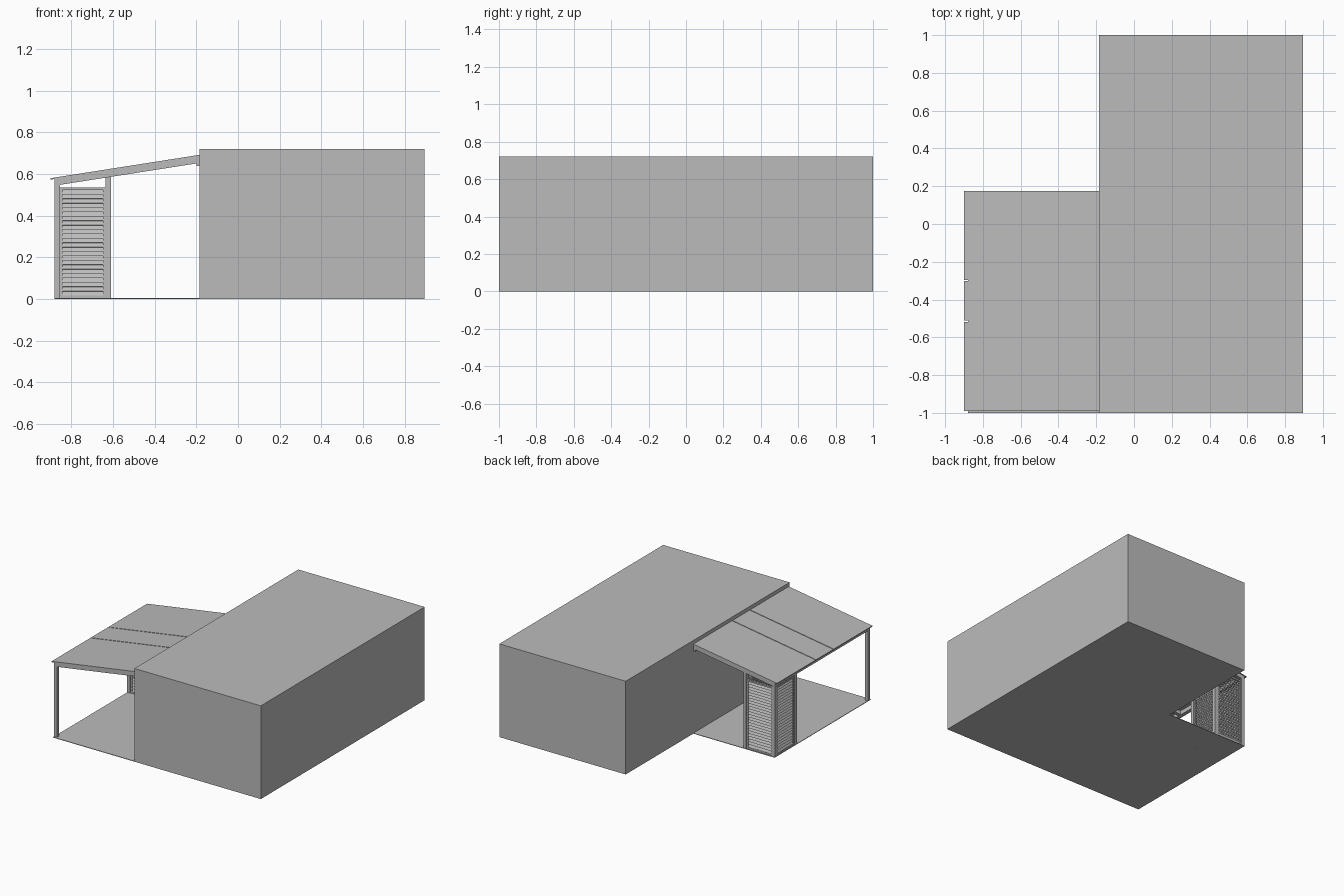
import bpy
import bmesh
import math
from mathutils import Matrix, Vector

cube = bpy.data.objects.get("Cube")
if cube:
    bpy.data.objects.remove(cube, do_unlink=True)

grey = bpy.data.materials.new("plain grey")
grey.use_nodes = True
colour = (0.5, 0.5, 0.5, 1)
grey.diffuse_color = colour
grey.node_tree.nodes["Principled BSDF"].inputs["Base Color"].default_value = colour


def finish(name, bm):
    bmesh.ops.recalc_face_normals(bm, faces=bm.faces)
    mesh = bpy.data.meshes.new(name)
    bm.to_mesh(mesh)
    bm.free()
    mesh.materials.append(grey)
    obj = bpy.data.objects.new(name, mesh)
    bpy.context.collection.objects.link(obj)
    return obj


def add_box(bm, lo, hi, matrix=Matrix()):
    lo, hi = Vector(lo), Vector(hi)
    size = Matrix.Diagonal((*(hi - lo), 1))
    bmesh.ops.create_cube(bm, size=1, matrix=matrix @ Matrix.Translation((lo + hi) / 2) @ size)


def box(name, lo, hi):
    bm = bmesh.new()
    add_box(bm, lo, hi)
    return finish(name, bm)


def extrude_y(name, profile, y0, y1):
    """Prism from an (x, z) outline."""
    bm = bmesh.new()
    face = bm.faces.new([bm.verts.new((x, y0, z)) for x, z in profile])
    new = bmesh.ops.extrude_face_region(bm, geom=[face])["geom"]
    verts = [v for v in new if isinstance(v, bmesh.types.BMVert)]
    bmesh.ops.translate(bm, verts=verts, vec=(0, y1 - y0, 0))
    return finish(name, bm)


WALL, EAVE, OUTER = -0.185, -0.9, -0.88
FRONT, BACK = -0.99, 0.175
POST = 0.025
SHEET = 0.007


def roof_z(x):
    return 0.58 + (x - EAVE) * 0.112 / (WALL - EAVE)


def sloped(name, x0, x1, drop, depth, y0, y1):
    """Bar that follows the roof pitch, set below the roof surface."""
    a, b = roof_z(x0) - drop, roof_z(x1) - drop
    extrude_y(name, [(x0, a), (x1, b), (x1, b - depth), (x0, a - depth)], y0, y1)


# Main building and open ground slab
box("main_building", (WALL, -1, 0), (0.895, 1, 0.72))
box("floor_slab", (OUTER, -1, 0), (WALL, BACK, 0.004))

# Lean-to roof in three sheets with narrow gaps
seams = [-0.515, -0.30]
gap = 0.003
edges = [FRONT - gap] + seams + [BACK + gap]
for i in range(3):
    sloped(f"roof_sheet_{i + 1}", EAVE, WALL, 0, SHEET, edges[i] + gap, edges[i + 1] - gap)

# Rafters, eave beam and wall ledger
for i, y in enumerate([FRONT + POST / 2 + 0.003] + seams + [BACK - POST / 2 - 0.003]):
    sloped(f"rafter_{i + 1}", OUTER, WALL, SHEET, 0.032, y - POST / 2, y + POST / 2)
sloped("eave_beam", OUTER, OUTER + POST, SHEET, 0.032, FRONT + 0.003, BACK - 0.003)
sloped("wall_ledger", WALL - 0.015, WALL, SHEET, 0.045, FRONT + 0.003, BACK - 0.003)

# Posts: the front corner and the four corners of the store
STORE_X, STORE_Y, STORE_TOP = -0.61, -0.095, 0.535
back_y = BACK - 0.003
corners = [(OUTER, FRONT + 0.003), (OUTER, STORE_Y), (OUTER, back_y - POST),
           (STORE_X - POST, STORE_Y), (STORE_X - POST, back_y - POST)]
for i, (x, y) in enumerate(corners):
    box(f"post_{i + 1}", (x, y, 0), (x + POST, y + POST, roof_z(x) - SHEET - 0.005))


def louvre_panel(name, centre, width, angle):
    """Framed slatted panel; local +y is the outside."""
    place = Matrix.Translation(centre) @ Matrix.Rotation(angle, 4, "Z")
    half, rail = width / 2, 0.012
    frame = bmesh.new()
    for side in (-1, 1):
        x = side * (half - rail / 2)
        add_box(frame, (x - rail / 2, -0.008, 0.004), (x + rail / 2, 0.008, STORE_TOP), place)
    for z in (0.004, STORE_TOP - rail):
        add_box(frame, (rail - half, -0.008, z), (half - rail, 0.008, z + rail), place)
    finish(name + "_frame", frame)
    slats = bmesh.new()
    count = 24
    pitch = (STORE_TOP - 2 * rail - 0.004) / count
    for i in range(count):
        z = 0.004 + rail + (i + 0.5) * pitch
        tilt = Matrix.Translation((0, 0, z)) @ Matrix.Rotation(math.radians(-62), 4, "X")
        add_box(slats, (rail - half, -0.0115, -0.001), (half - rail, 0.0115, 0.001), place @ tilt)
    finish(name + "_slats", slats)


# Slatted store walls between the posts
mid_x, mid_y = (OUTER + STORE_X) / 2, (STORE_Y + back_y) / 2
wide, deep = STORE_X - OUTER - 2 * POST, back_y - STORE_Y - 2 * POST
inset = POST / 2
louvre_panel("store_back", (mid_x, back_y - inset, 0), wide, 0)
louvre_panel("store_front", (mid_x, STORE_Y + inset, 0), wide, math.pi)
louvre_panel("store_outer_side", (OUTER + inset, mid_y, 0), deep, math.pi / 2)
louvre_panel("store_inner_side", (STORE_X - inset, mid_y, 0), deep, -math.pi / 2)
